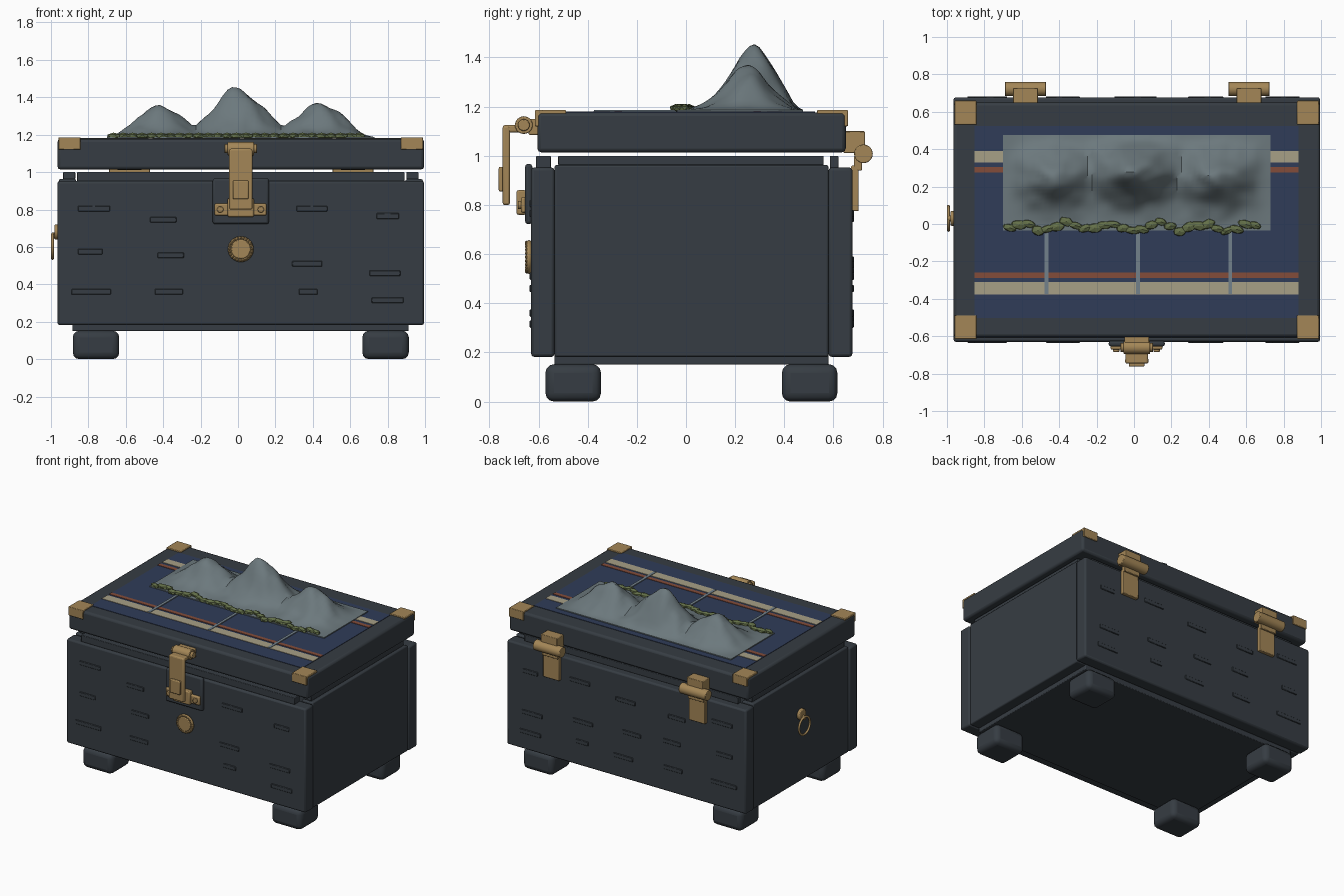
import bpy, bmesh, math, random
from mathutils import Matrix, noise, Vector

if "Cube" in bpy.data.objects:
    bpy.data.objects.remove(bpy.data.objects["Cube"])

random.seed(4)
CX, CY = 0.015, 0.022          # centre of the chest body


def material(name, rgb):
    m = bpy.data.materials.new(name)
    m.diffuse_color = (*rgb, 1)
    m.use_nodes = True
    m.node_tree.nodes["Principled BSDF"].inputs["Base Color"].default_value = m.diffuse_color
    return m


WOOD = material("charcoal wood", (0.037, 0.046, 0.056))
BRASS = material("aged brass", (0.37, 0.24, 0.095))
BLUE = material("navy inlay", (0.029, 0.045, 0.098))
CREAM = material("cream stripe", (0.39, 0.35, 0.24))
RED = material("rust stripe", (0.23, 0.073, 0.042))
STONE = material("slate stone", (0.15, 0.19, 0.205))
MOSS = material("moss green", (0.125, 0.16, 0.065))
WATER = material("pale stream", (0.17, 0.22, 0.26))


def finish(name, bm, mat, bevel=0.0, segments=2, smooth=True):
    me = bpy.data.meshes.new(name)
    bm.to_mesh(me)
    bm.free()
    ob = bpy.data.objects.new(name, me)
    bpy.context.collection.objects.link(ob)
    me.materials.append(mat)
    if bevel:
        b = ob.modifiers.new("bevel", 'BEVEL')
        b.width, b.segments = bevel, segments
    if smooth:
        bpy.ops.object.select_all(action='DESELECT')
        ob.select_set(True)
        bpy.context.view_layer.objects.active = ob
        bpy.ops.object.shade_smooth_by_angle(angle=math.radians(35))
    return ob


def box(name, x, y, z, mat, bevel=0.0, segments=2):
    """Box from (low, high) pairs on each axis."""
    bm = bmesh.new()
    size = [r[1] - r[0] for r in (x, y, z)]
    mid = [(r[1] + r[0]) / 2 for r in (x, y, z)]
    bmesh.ops.create_cube(bm, size=1, matrix=Matrix.Translation(mid) @ Matrix.Diagonal((*size, 1)))
    return finish(name, bm, mat, bevel, segments)


def rod(name, centre, r, length, axis, mat, bevel=0.0, sides=24):
    bm = bmesh.new()
    turn = {'x': Matrix.Rotation(math.pi / 2, 4, 'Y'), 'y': Matrix.Rotation(math.pi / 2, 4, 'X')}[axis]
    bmesh.ops.create_cone(bm, cap_ends=True, segments=sides, radius1=r, radius2=r, depth=length,
                          matrix=Matrix.Translation(centre) @ turn)
    return finish(name, bm, mat, bevel)


def ring(name, centre, major, minor, rot):
    bpy.ops.mesh.primitive_torus_add(location=centre, rotation=rot, major_radius=major,
                                     minor_radius=minor, major_segments=32, minor_segments=8)
    ob = bpy.context.object
    ob.name = name
    ob.data.materials.append(BRASS)
    bpy.ops.object.shade_smooth()


# Chest walls, floor and feet
box("front_wall", (-0.965, 0.995), (-0.63, -0.535), (0.182, 0.952), WOOD, 0.012)
box("back_wall", (-0.965, 0.995), (0.58, 0.677), (0.182, 0.952), WOOD, 0.012)
for side, s in (("left", -1), ("right", 1)):
    a, b = sorted((CX + s * 0.88, CX + s * 0.973))
    box(side + "_wall", (a, b), (-0.535, 0.58), (0.182, 0.962), WOOD, 0.008)
    a, b = sorted((CX + s * 0.885, CX + s * 0.95))
    box(side + "_rim", (a, b), (-0.52, 0.56), (0.962, 1.0), WOOD, 0.004)
    a, b = sorted((CX + s * 0.65, CX + s * 0.898))
    for end, t in (("front", -1), ("back", 1)):
        c, d = sorted((CY + t * 0.368, CY + t * 0.594))
        box(f"{end}_{side}_foot", (a, b), (c, d), (0.0, 0.152), WOOD, 0.035, 3)
box("front_rim", (-0.86, 0.89), (-0.61, -0.55), (0.95, 1.0), WOOD, 0.004)
box("back_rim", (-0.86, 0.89), (0.585, 0.62), (0.95, 1.0), WOOD, 0.004)
box("floor", (-0.885, 0.912), (-0.535, 0.58), (0.15, 0.2), WOOD, 0.005)

# Raised grain slats on the front and back: x, z, width
slats = [(-0.77, 0.805, .17), (-0.40, 0.745, .14), (0.395, 0.805, .165), (0.80, 0.765, .12),
         (-0.79, 0.575, .13), (-0.36, 0.555, .14), (0.37, 0.51, .16), (0.785, 0.46, .165),
         (-0.785, 0.36, .21), (-0.37, 0.36, .15), (0.375, 0.36, .10), (0.80, 0.315, .17)]
centre_slats = [(0.02, 0.76, .16), (-0.03, 0.53, .15), (0.04, 0.34, .16)]
for x, z, w in slats:
    box("front_slat", (x - w / 2, x + w / 2), (-0.636, -0.62), (z - .015, z + .015), WOOD, 0.003, 1)
for x, z, w in slats + centre_slats:
    box("back_slat", (x - w / 2, x + w / 2), (0.66, 0.683), (z - .015, z + .015), WOOD, 0.003, 1)

# Lid with striped inlay
box("lid", (-0.965, 0.995), (-0.605, 0.65), (1.014, 1.177), WOOD, 0.016)
box("lid_inlay", (-0.853, 0.88), (-0.503, 0.524), (1.172, 1.180), BLUE)
for y0, y1, m in ((0.33, 0.39, CREAM), (-0.377, -0.31, CREAM), (0.275, 0.305, RED), (-0.29, -0.26, RED)):
    box("inlay_stripe", (-0.853, 0.88), (y0, y1), (1.178, 1.183), m)
for x in (-0.468, 0.022, 0.515):
    box("stream", (x - 0.01, x + 0.01), (-0.375, -0.03), (1.178, 1.186), WATER)

# Brass corner caps: a top plate and an end plate
for sx in (-1, 1):
    x = sorted((CX + sx * 0.857, CX + sx * 0.975))
    for sy in (-1, 1):
        y = sorted((CY + sy * 0.51, CY + sy * 0.634))
        box("corner_top", x, y, (1.165, 1.186), BRASS, 0.004)
        y = sorted((CY + sy * 0.60, CY + sy * 0.637))
        box("corner_end", x, y, (1.12, 1.186), BRASS, 0.004)

# Mountain range: a height grid with three peaks
peaks = [(-0.42, 0.25, 0.165, 0.125), (0.0, 0.275, 0.255, 0.135), (0.44, 0.25, 0.175, 0.125)]
bm = bmesh.new()
bmesh.ops.create_grid(bm, x_segments=60, y_segments=26, size=1)
for v in bm.verts:
    x, y = CX + v.co.x * 0.716, 0.22 + v.co.y * 0.256
    edge = min(1, (1 - abs(v.co.x)) * 7, (1 - abs(v.co.y)) * 4)
    h = max(p[2] * math.exp(-((x - p[0]) ** 2 / (2 * p[3] ** 2)) - ((y - p[1]) ** 2 / 0.0165)) for p in peaks)
    h += 0.07 * h ** 0.5 * noise.noise(Vector((x * 13, y * 13, 2)))
    v.co = (x, y, 1.187 + max(0, h) * edge)
rim = bmesh.ops.extrude_edge_only(bm, edges=[e for e in bm.edges if e.is_boundary])['geom']
for v in rim:
    if isinstance(v, bmesh.types.BMVert):
        v.co.z = 1.178
finish("mountains", bm, STONE)

# Mossy stones along the foot of the range
bm = bmesh.new()
for i in range(27):
    x = -0.665 + i * 0.0505
    y = -0.015 + 0.02 * math.sin(i * 1.3) + random.uniform(-.01, .01)
    m = (Matrix.Translation((x, y, 1.193)) @ Matrix.Rotation(random.uniform(-.4, .4), 4, 'Z')
         @ Matrix.Diagonal((random.uniform(.036, .05), random.uniform(.02, .03), 0.018, 1)))
    bmesh.ops.create_icosphere(bm, subdivisions=1, radius=1, matrix=m)
finish("moss_stones", bm, MOSS, smooth=False)

# Latch: barrel on the lid, hanging hasp and lower keeper
box("latch_backplate", (-0.135, 0.165), (-0.655, -0.625), (0.722, 0.967), WOOD, 0.012)
box("latch_lid_plate", (-0.05, 0.08), (-0.64, -0.6), (1.085, 1.15), BRASS, 0.005)
rod("latch_barrel", (CX, -0.66, 1.125), 0.036, 0.14, 'x', BRASS, 0.004)
rod("latch_pin", (CX, -0.66, 1.125), 0.024, 0.175, 'x', BRASS, 0.004)
box("hasp_arm", (-0.045, 0.075), (-0.745, -0.675), (1.095, 1.125), BRASS, 0.008)
box("hasp", (-0.047, 0.077), (-0.746, -0.716), (0.80, 1.122), BRASS, 0.008)
box("hasp_boss", (-0.028, 0.056), (-0.762, -0.735), (0.855, 0.955), BRASS, 0.006)
box("keeper_bar", (-0.125, 0.152), (-0.672, -0.645), (0.768, 0.832), BRASS, 0.008)
box("keeper_block", (-0.055, 0.085), (-0.69, -0.65), (0.76, 0.86), BRASS, 0.008)
for x in (-0.095, 0.122):
    rod("keeper_rivet", (x, -0.674, 0.80), 0.017, 0.02, 'y', BRASS, 0.004, 16)

# Round medallion with a beaded rim
rod("medallion", (CX, -0.638, 0.588), 0.052, 0.03, 'y', BRASS, 0.005, 32)
ring("medallion_rim", (CX, -0.639, 0.588), 0.058, 0.011, (math.pi / 2, 0, 0))
bm = bmesh.new()
for i in range(24):
    a = i * math.tau / 24
    bmesh.ops.create_icosphere(bm, subdivisions=1, radius=0.007, matrix=Matrix.Translation(
        (CX + 0.06 * math.cos(a), -0.649, 0.588 + 0.06 * math.sin(a))))
finish("medallion_beads", bm, BRASS)

# Rear hinges
for x in (-0.58, 0.615):
    rod("hinge_barrel", (x, 0.722, 1.008), 0.038, 0.22, 'x', BRASS, 0.004)
    box("hinge_upper_leaf", (x - 0.066, x + 0.066), (0.64, 0.728), (1.012, 1.10), BRASS, 0.004)
    box("hinge_lower_leaf", (x - 0.066, x + 0.066), (0.672, 0.702), (0.775, 0.96), BRASS, 0.004)
    box("hinge_knuckle", (x - 0.066, x + 0.066), (0.684, 0.716), (0.94, 1.0), BRASS, 0.004)

# Ring pull on the left side
rod("pull_mount", (-0.966, 0.03, 0.68), 0.04, 0.03, 'x', BRASS, 0.006)
rod("pull_stud", (-0.984, 0.03, 0.66), 0.016, 0.026, 'x', BRASS, 0.004, 16)
ring("pull_ring", (-0.992, 0.03, 0.602), 0.064, 0.008, (0, math.pi / 2, 0))
